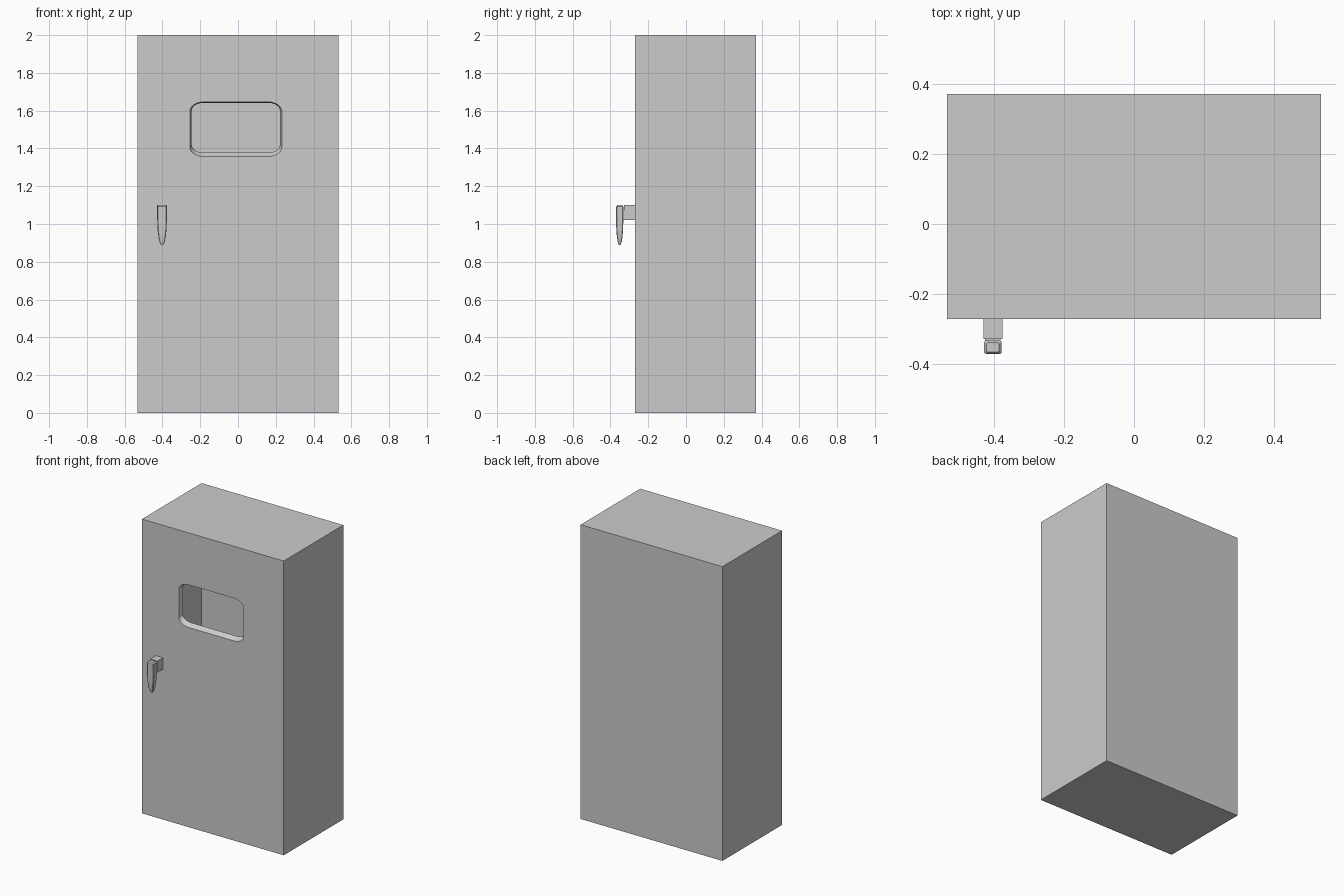
import bpy, bmesh, math

if "Cube" in bpy.data.objects:
    bpy.data.objects.remove(bpy.data.objects["Cube"])


def finish(name, bm, smooth=False):
    bmesh.ops.recalc_face_normals(bm, faces=bm.faces)
    mesh = bpy.data.meshes.new(name)
    bm.to_mesh(mesh)
    bm.free()
    ob = bpy.data.objects.new(name, mesh)
    bpy.context.collection.objects.link(ob)
    if smooth:
        bpy.context.view_layer.objects.active = ob
        ob.select_set(True)
        bpy.ops.object.shade_smooth_by_angle(angle=math.radians(25))
        ob.select_set(False)
    return ob


def ring(bm, points):
    return [bm.verts.new(p) for p in points]


def bridge(bm, a, b):
    n = len(a)
    for i in range(n):
        bm.faces.new((a[i], a[(i + 1) % n], b[(i + 1) % n], b[i]))


def rounded(x0, x1, z0, z1, rx, rz, y, steps=6):
    # rounded rectangle in a plane facing the front
    pts = []
    corners = [(x1 - rx, z1 - rz), (x0 + rx, z1 - rz), (x0 + rx, z0 + rz), (x1 - rx, z0 + rz)]
    for k, (cx, cz) in enumerate(corners):
        for i in range(steps + 1):
            a = math.pi / 2 * (k + i / steps)
            pts.append((cx + rx * math.cos(a), y, cz + rz * math.sin(a)))
    return pts


def box(name, x0, x1, y0, y1, z0, z1):
    bm = bmesh.new()
    lo = ring(bm, [(x0, y0, z0), (x1, y0, z0), (x1, y1, z0), (x0, y1, z0)])
    hi = ring(bm, [(x0, y0, z1), (x1, y0, z1), (x1, y1, z1), (x0, y1, z1)])
    bridge(bm, lo, hi)
    bm.faces.new(lo)
    bm.faces.new(hi)
    return finish(name, bm)


W, FRONT, BACK, H = 0.533, -0.27, 0.37, 2.0

# Hollow thin-walled cabinet with a window opening and its inward lip
bm = bmesh.new()
f = ring(bm, [(-W, FRONT, 0), (W, FRONT, 0), (W, FRONT, H), (-W, FRONT, H)])
b = ring(bm, [(-W, BACK, 0), (W, BACK, 0), (W, BACK, H), (-W, BACK, H)])
bridge(bm, f, b)
bm.faces.new(b)
outer = ring(bm, rounded(-0.255, 0.232, 1.357, 1.647, 0.075, 0.05, FRONT))
inner = ring(bm, rounded(-0.245, 0.222, 1.378, 1.641, 0.06, 0.04, FRONT + 0.03))
bridge(bm, outer, inner)
edges = []
for loop in (f, outer):
    edges += [bm.edges.get((loop[i - 1], loop[i])) for i in range(len(loop))]
bmesh.ops.triangle_fill(bm, edges=edges, use_beauty=True, normal=(0, -1, 0))
finish("cabinet_shell", bm)

# Handle stem and the neck joining it to the grip
HX = -0.402
box("handle_stem", HX - 0.027, HX + 0.027, -0.328, FRONT, 1.022, 1.10)
box("handle_neck", HX - 0.022, HX + 0.022, -0.345, -0.325, 1.022, 1.075)

# Tapered grip: chamfered cross-sections as (z, half width, half depth)
sections = [(1.10, 0.018, 0.013), (1.092, 0.025, 0.019), (1.01, 0.025, 0.019),
            (0.97, 0.0235, 0.018), (0.93, 0.019, 0.0145), (0.903, 0.013, 0.010),
            (0.89, 0.006, 0.005)]
bm = bmesh.new()
rings = []
for z, a, d in sections:
    c = 0.22 * d
    pts = [(a, -d + c), (a, d - c), (a - c, d), (c - a, d),
           (-a, d - c), (-a, c - d), (c - a, -d), (a - c, -d)]
    rings.append(ring(bm, [(HX + x, -0.351 + y, z) for x, y in pts]))
for p, q in zip(rings, rings[1:]):
    bridge(bm, p, q)
bm.faces.new(rings[0])
bm.faces.new(rings[-1])
finish("handle_grip", bm, smooth=True)
